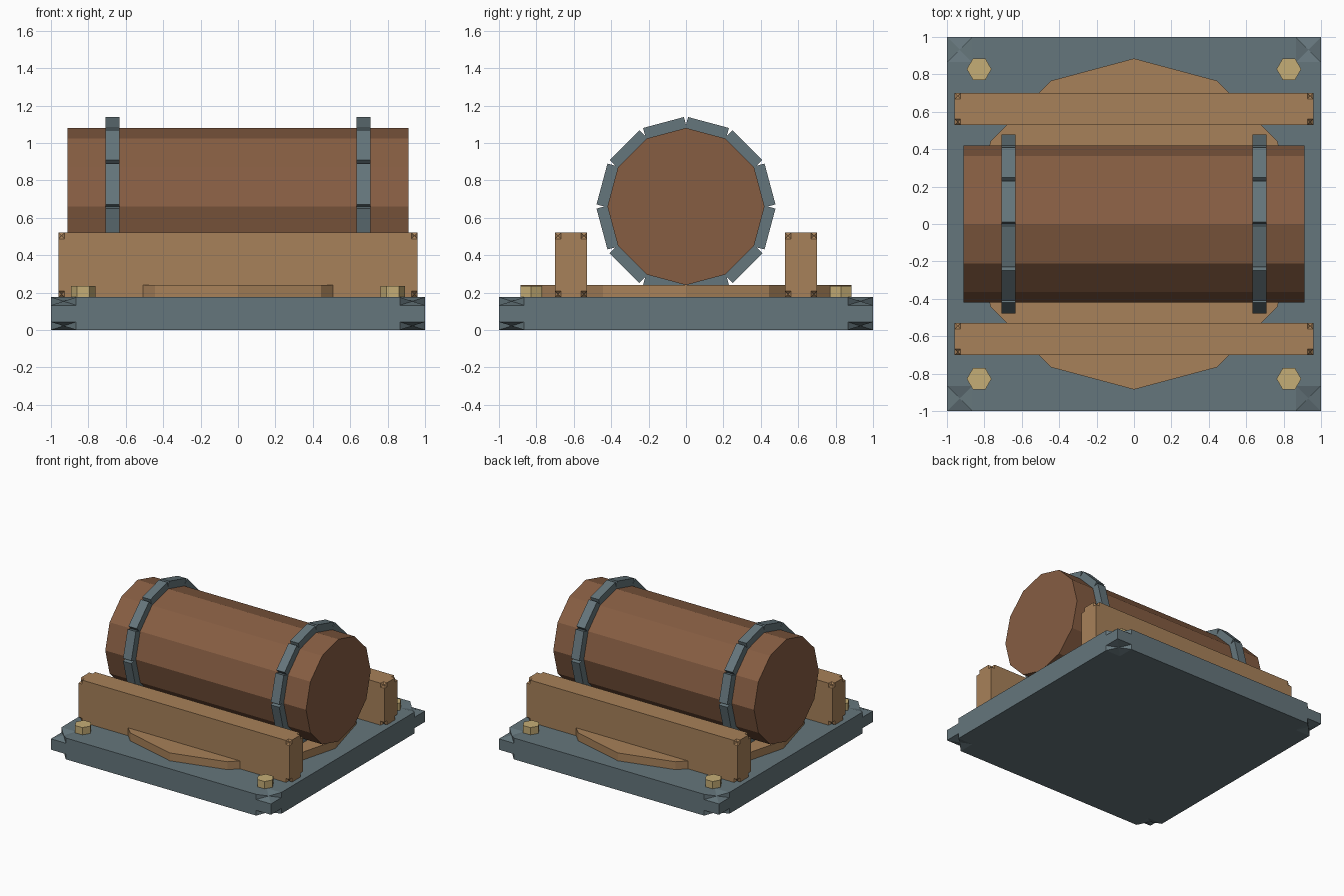
import bpy, bmesh
from math import radians, cos, sin
from mathutils import Vector, Matrix

if "Cube" in bpy.data.objects:
    bpy.data.objects.remove(bpy.data.objects["Cube"])


def material(name, rgb):
    m = bpy.data.materials.new(name)
    m.diffuse_color = (*rgb, 1)
    m.use_nodes = True
    m.node_tree.nodes["Principled BSDF"].inputs["Base Color"].default_value = m.diffuse_color
    return m


STEEL = material("steel", (0.13, 0.18, 0.20))
WOOD = material("wood", (0.39, 0.22, 0.10))
BARK = material("log_wood", (0.24, 0.11, 0.055))
BRASS = material("brass", (0.56, 0.42, 0.18))


def finish(bm, name, mat):
    bmesh.ops.remove_doubles(bm, verts=bm.verts, dist=1e-5)
    bmesh.ops.recalc_face_normals(bm, faces=bm.faces)
    me = bpy.data.meshes.new(name)
    bm.to_mesh(me)
    bm.free()
    me.materials.append(mat)
    ob = bpy.data.objects.new(name, me)
    bpy.context.collection.objects.link(ob)
    return ob


def notched_box(name, centre, size, notch, mat):
    """Box whose eight corners are dented inwards."""
    bm = bmesh.new()
    c, h, n = Vector(centre), Vector(size) / 2, Vector(notch)

    def point(signs, cut):
        return c + Vector([signs[i] * (h[i] - (n[i] if i in cut else 0)) for i in range(3)])

    def face(pts):
        bm.faces.new([bm.verts.new(p) for p in pts])

    # plus-shaped sides
    for axis in range(3):
        u, v = (axis + 1) % 3, (axis + 2) % 3
        for s in (-1, 1):
            loop = []
            for su, sv in ((1, 1), (-1, 1), (-1, -1), (1, -1)):
                signs = [0, 0, 0]
                signs[axis], signs[u], signs[v] = s, su, sv
                trio = [point(signs, {v}), point(signs, {u, v}), point(signs, {u})]
                loop += trio if su * sv > 0 else trio[::-1]
            face(loop)
    # dented corners as triangle fans
    for sx in (-1, 1):
        for sy in (-1, 1):
            for sz in (-1, 1):
                ring = [point((sx, sy, sz), cut)
                        for cut in ({0}, {0, 1}, {1}, {1, 2}, {2}, {2, 0})]
                mid = sum(ring, Vector()) / 6
                for i in range(6):
                    face([ring[i], ring[(i + 1) % 6], mid])
    return finish(bm, name, mat)


def prism(name, sides, radius, depth, matrix, mat):
    bm = bmesh.new()
    bmesh.ops.create_cone(bm, cap_ends=True, segments=sides, radius1=radius,
                          radius2=radius, depth=depth, matrix=matrix)
    return finish(bm, name, mat)


def band(name, x, mat):
    """Ring of twelve separate plates around the log."""
    bm = bmesh.new()
    for k in range(12):
        a = radians(15 + 30 * k)
        m = (Matrix.Translation((x, 0.435 * cos(a), 0.66 + 0.435 * sin(a)))
             @ Matrix.Rotation(a, 4, 'X') @ Matrix.Diagonal((0.075, 0.06, 0.226, 1)))
        bmesh.ops.create_cube(bm, size=1, matrix=m)
    me = bpy.data.meshes.new(name)
    bm.to_mesh(me)
    bm.free()
    me.materials.append(mat)
    bpy.context.collection.objects.link(bpy.data.objects.new(name, me))


# base and round pad
notched_box("base_plate", (0, 0, 0.0875), (2, 2, 0.175), (0.135, 0.135, 0.043), STEEL)
prism("round_pad", 12, 0.885, 0.065, Matrix.Translation((0, 0, 0.2075)), WOOD)

# side rails and corner bolts
for s, side in ((-1, "front"), (1, "back")):
    notched_box(side + "_rail", (0, s * 0.615, 0.3475), (1.92, 0.172, 0.345),
                (0.033, 0.033, 0.033), WOOD)
    for t, hand in ((-1, "left"), (1, "right")):
        prism(f"{side}_{hand}_bolt", 6, 0.066, 0.06,
              Matrix.Translation((t * 0.828, s * 0.828, 0.205))
              @ Matrix.Rotation(radians(90), 4, 'Z'), BRASS)

# log and bands
prism("log", 12, 0.42, 1.825,
      Matrix.Translation((0, 0, 0.66)) @ Matrix.Rotation(radians(90), 4, 'Y'), BARK)
for t, hand in ((-1, "left"), (1, "right")):
    band(hand + "_band", t * 0.672, STEEL)
